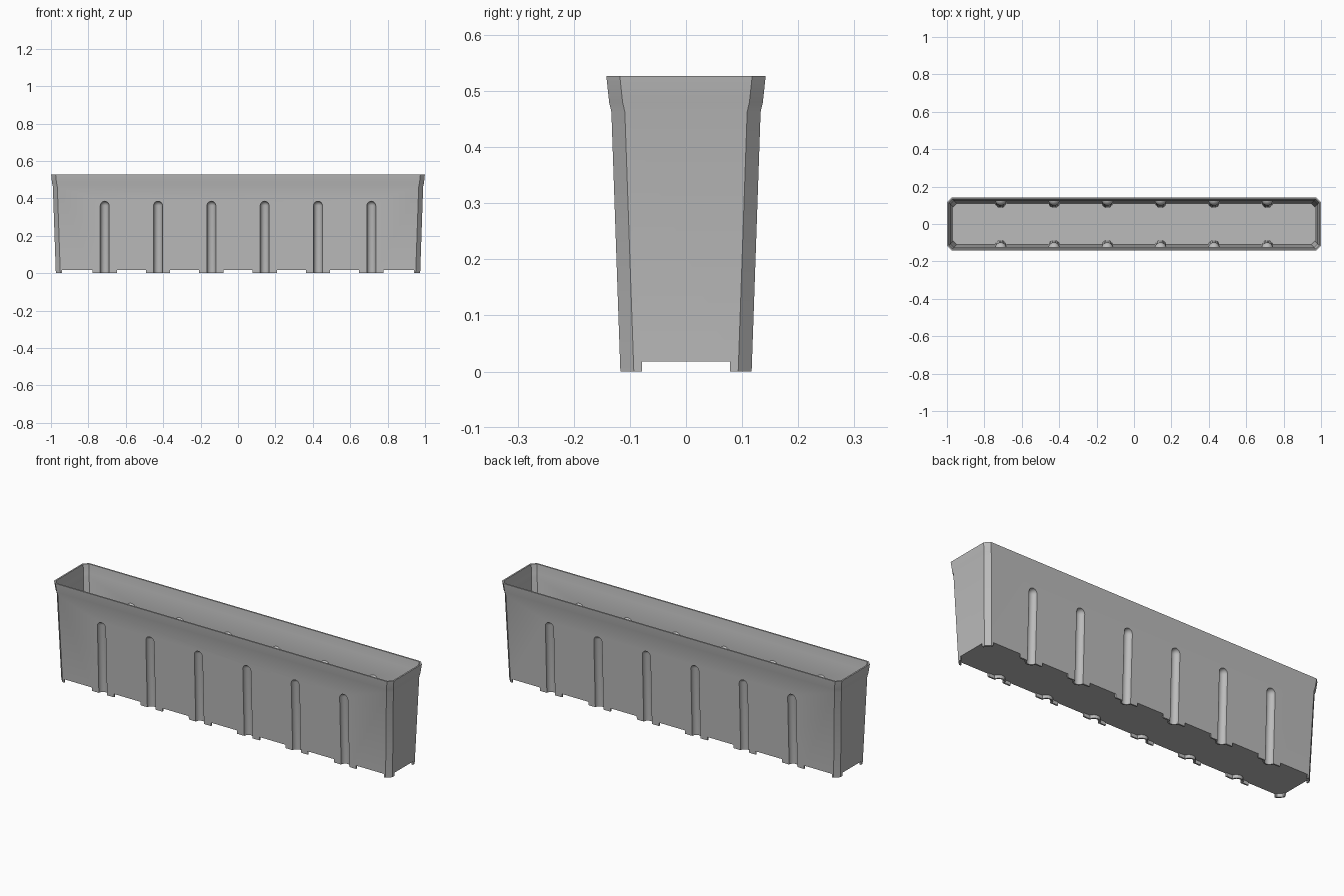
import bpy, bmesh, math
from mathutils import Vector, Matrix

cube = bpy.data.objects.get("Cube")
if cube:
    bpy.data.objects.remove(cube, do_unlink=True)

WALL = 0.008
FLOOR = 0.018
GROOVES = [(i - 2.5) * 0.285 for i in range(6)]
# Wall profile: height and how far the wall leans out from the base
PROFILE = [(0.0, 0.0), (0.463, 0.016), (0.48, 0.02), (0.527, 0.025)]
BASE_X, BASE_Y, CHAMFER = 0.974, 0.117, 0.024
LEAN = math.atan2(PROFILE[1][1], PROFILE[1][0])


def lean_at(z):
    """Outward lean at any height, extrapolated past the ends."""
    pairs = list(zip(PROFILE, PROFILE[1:]))
    for (z0, l0), (z1, l1) in pairs:
        if z <= z1 or z1 == PROFILE[-1][0]:
            return l0 + (l1 - l0) * (z - z0) / (z1 - z0)


def new_object(name, bm):
    bmesh.ops.recalc_face_normals(bm, faces=bm.faces[:])
    mesh = bpy.data.meshes.new(name)
    bm.to_mesh(mesh)
    bm.free()
    obj = bpy.data.objects.new(name, mesh)
    bpy.context.collection.objects.link(obj)
    return obj


def tub(name, inset, heights):
    """Closed loft of chamfered rectangles following the wall profile."""
    bm = bmesh.new()
    rings = []
    c = CHAMFER - inset * 0.59
    for z in heights:
        x = BASE_X + lean_at(z) - inset
        y = BASE_Y + lean_at(z) - inset
        outline = []
        for sx, sy in ((1, 1), (-1, 1), (-1, -1), (1, -1)):
            corner = [(sx * x, sy * (y - c)), (sx * (x - c), sy * y)]
            outline += corner if sx * sy > 0 else corner[::-1]
        rings.append([bm.verts.new((px, py, z)) for px, py in outline])
    for a, b in zip(rings, rings[1:]):
        for i in range(8):
            j = (i + 1) % 8
            bm.faces.new((a[i], a[j], b[j], b[i]))
    bm.faces.new(rings[0])
    bm.faces.new(rings[-1])
    return new_object(name, bm)


def ribs(name, radius):
    """Round-topped rods that lean with the long walls."""
    bm = bmesh.new()
    top, bottom, n, caps = 0.361, -0.05, 20, 5
    levels = [(bottom, radius)]
    levels += [(top + radius * math.sin(k * math.pi / 2 / caps),
                radius * math.cos(k * math.pi / 2 / caps)) for k in range(caps)]
    for side in (-1, 1):
        for gx in GROOVES:
            place = (Matrix.Translation((gx, side * BASE_Y, 0))
                     @ Matrix.Rotation(-side * LEAN, 4, 'X'))
            rings = [[bm.verts.new(place @ Vector((r * math.cos(2 * math.pi * i / n),
                                                   r * math.sin(2 * math.pi * i / n), z)))
                      for i in range(n)] for z, r in levels]
            tip = bm.verts.new(place @ Vector((0, 0, top + radius)))
            for a, b in zip(rings, rings[1:]):
                for i in range(n):
                    j = (i + 1) % n
                    bm.faces.new((a[i], a[j], b[j], b[i]))
            for i in range(n):
                bm.faces.new((rings[-1][i], rings[-1][(i + 1) % n], tip))
            bm.faces.new(rings[0])
    return new_object(name, bm)


def notches(name, spans):
    """Boxes that cut the base rim into feet."""
    bm = bmesh.new()
    for x0, x1, half_y in spans:
        box = Matrix.Translation(((x0 + x1) / 2, 0, FLOOR / 2 - 0.05))
        box = box @ Matrix.Diagonal((x1 - x0, 2 * half_y, FLOOR + 0.1, 1))
        bmesh.ops.create_cube(bm, size=1, matrix=box)
    return new_object(name, bm)


def subtract(target, cutter):
    mod = target.modifiers.new("cut", 'BOOLEAN')
    mod.operation, mod.solver, mod.object = 'DIFFERENCE', 'EXACT', cutter
    bpy.context.view_layer.objects.active = target
    bpy.ops.object.modifier_apply(modifier=mod.name)


# Outer shell, soil cavity and hollow under the floor
planter = tub("planter_box", 0, [z for z, lean in PROFILE])
cavity = tub("cavity_cutter", WALL, [FLOOR + WALL, 0.463, 0.48, 0.56])
underside = tub("underside_cutter", WALL, [-0.03, FLOOR])

# Grooves stay hollow outside and bulge into the cavity
bulges = ribs("bulge_cutter", 0.031)
grooves = ribs("groove_cutter", 0.024)
for hollow in (cavity, underside):
    subtract(hollow, bulges)
    subtract(planter, hollow)
subtract(planter, grooves)

# Feet remain at the corners and around each groove
TAB, CORNER = 0.065, 0.94
stops = [-CORNER - TAB] + GROOVES + [CORNER + TAB]
long_notches = notches("long_notch_cutter",
                       [(a + TAB, b - TAB, 0.3) for a, b in zip(stops, stops[1:])])
end_notches = notches("end_notch_cutter", [(-1.1, -0.95, 0.078), (0.95, 1.1, 0.078)])
subtract(planter, long_notches)
subtract(planter, end_notches)

for helper in (cavity, underside, bulges, grooves, long_notches, end_notches):
    bpy.data.objects.remove(helper, do_unlink=True)

# Plain grey plastic
grey = bpy.data.materials.new("grey_plastic")
grey.use_nodes = True
colour = (0.5, 0.5, 0.5, 1)
grey.diffuse_color = colour
grey.node_tree.nodes["Principled BSDF"].inputs["Base Color"].default_value = colour
planter.data.materials.clear()
planter.data.materials.append(grey)
for face in planter.data.polygons:
    face.material_index = 0

bpy.ops.object.select_all(action='DESELECT')
planter.select_set(True)
bpy.context.view_layer.objects.active = planter
bpy.ops.object.shade_smooth_by_angle(angle=math.radians(25))
